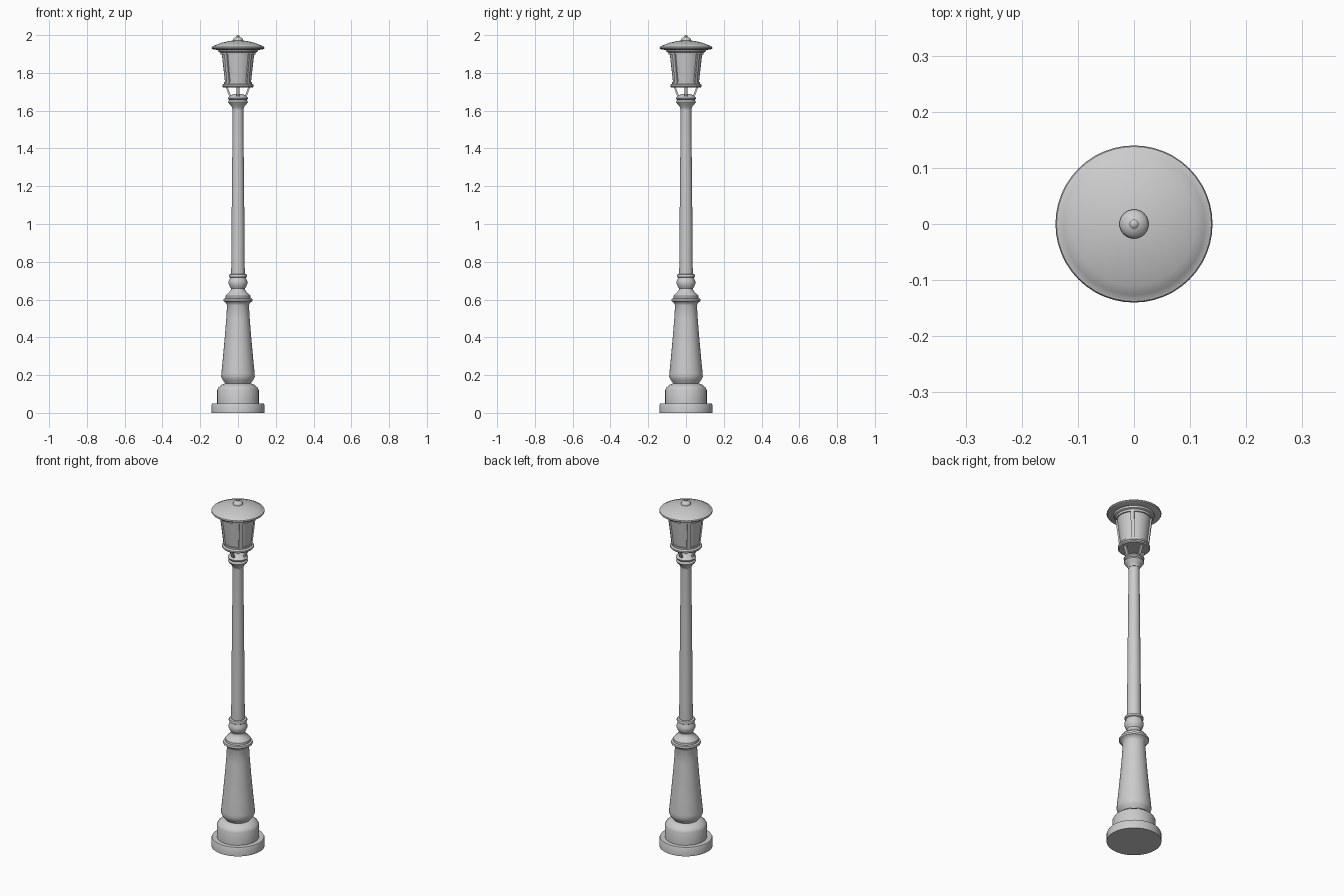
import bpy, bmesh, math
from mathutils import Vector


def finish(name, bm):
    bmesh.ops.remove_doubles(bm, verts=bm.verts, dist=1e-5)
    bmesh.ops.recalc_face_normals(bm, faces=bm.faces)
    me = bpy.data.meshes.new(name)
    bm.to_mesh(me)
    bm.free()
    ob = bpy.data.objects.new(name, me)
    bpy.context.collection.objects.link(ob)
    bpy.ops.object.select_all(action='DESELECT')
    ob.select_set(True)
    bpy.context.view_layer.objects.active = ob
    bpy.ops.object.shade_smooth_by_angle(angle=math.radians(35))
    return ob


def lathe(name, profile, n=48):
    """Revolve (radius, z) points around the z axis."""
    bm = bmesh.new()
    rings = [[bm.verts.new((r * math.cos(2 * math.pi * i / n),
                            r * math.sin(2 * math.pi * i / n), z))
              for i in range(n)] for r, z in profile]
    for a, b in zip(rings, rings[1:]):
        for i in range(n):
            j = (i + 1) % n
            bm.faces.new((a[i], a[j], b[j], b[i]))
    bm.faces.new(rings[0])
    bm.faces.new(rings[-1])
    return finish(name, bm)


def bars(name, path, width, depth, start):
    """Four square bars following an (r, z) path, spaced 90 degrees apart."""
    bm = bmesh.new()
    for k in range(4):
        a = start + k * math.pi / 2
        out = Vector((math.cos(a), math.sin(a), 0))
        side = Vector((-math.sin(a), math.cos(a), 0))
        rings = [[bm.verts.new(out * (r + d * depth / 2) + side * (s * width / 2) + Vector((0, 0, z)))
                  for d, s in ((-1, -1), (1, -1), (1, 1), (-1, 1))] for r, z in path]
        for p, q in zip(rings, rings[1:]):
            for i in range(4):
                j = (i + 1) % 4
                bm.faces.new((p[i], p[j], q[j], q[i]))
        bm.faces.new(rings[0])
        bm.faces.new(rings[-1])
    return finish(name, bm)


# Stepped foot
lathe("foot", [(.14, 0), (.14, .042), (.136, .05), (.11, .05), (.11, .122),
               (.104, .134), (.085, .15), (.068, .156)])

# Flared pedestal with collar
lathe("pedestal", [(.064, .15), (.068, .158), (.082, .175), (.089, .192), (.088, .21),
                   (.08, .29), (.07, .4), (.062, .5), (.058, .57), (.061, .578),
                   (.068, .587), (.077, .592), (.078, .598), (.076, .604), (.066, .607),
                   (.066, .616), (.062, .622)])

# Turned baluster between pedestal and shaft
lathe("baluster", [(.066, .612), (.066, .619), (.06, .627), (.046, .638), (.038, .65),
                   (.037, .658), (.043, .668), (.049, .682), (.049, .697), (.043, .71),
                   (.042, .716), (.048, .72), (.049, .727), (.046, .733), (.037, .735)])

# Tapered shaft
lathe("shaft", [(.036, .73), (.034, 1.0), (.031, 1.3), (.028, 1.60), (.029, 1.62), (.036, 1.632)])

# Capital rings
lathe("capital", [(.03, 1.61), (.036, 1.626), (.047, 1.636), (.052, 1.645), (.05, 1.652),
                  (.046, 1.656), (.052, 1.662), (.053, 1.668), (.047, 1.674),
                  (.038, 1.682), (.02, 1.688)])

# Curved struts carrying the lantern
bars("lantern_struts", [(.036, 1.672), (.044, 1.684), (.05, 1.698), (.056, 1.715), (.062, 1.732)],
     .015, .01, 0)

# Lantern base ring
lathe("lantern_base", [(.06, 1.722), (.078, 1.722), (.083, 1.727), (.083, 1.735),
                       (.078, 1.74), (.07, 1.742)])

# Tapered lantern glass
lathe("lantern_glass", [(.067, 1.735), (.087, 1.91)])

# Corner bars and end bands around the glass
bars("lantern_frame", [(.069, 1.738), (.089, 1.91)], .018, .012, math.pi / 4)
lathe("lower_band", [(.068, 1.738), (.0735, 1.738), (.075, 1.752), (.068, 1.752)])
lathe("upper_band", [(.085, 1.897), (.092, 1.897), (.094, 1.908), (.103, 1.912),
                     (.105, 1.922), (.09, 1.924)])

# Shallow domed roof with rolled rim
lathe("roof", [(.09, 1.921), (.125, 1.923), (.137, 1.927), (.14, 1.932), (.138, 1.938),
               (.129, 1.941), (.126, 1.944), (.11, 1.951), (.085, 1.96), (.05, 1.968), (.02, 1.972)])

# Finial
lathe("finial", [(.022, 1.966), (.026, 1.971), (.026, 1.977), (.021, 1.985), (.013, 1.989),
                 (.008, 1.991), (.008, 1.996), (.005, 1.999), (.001, 2.0)], 32)
